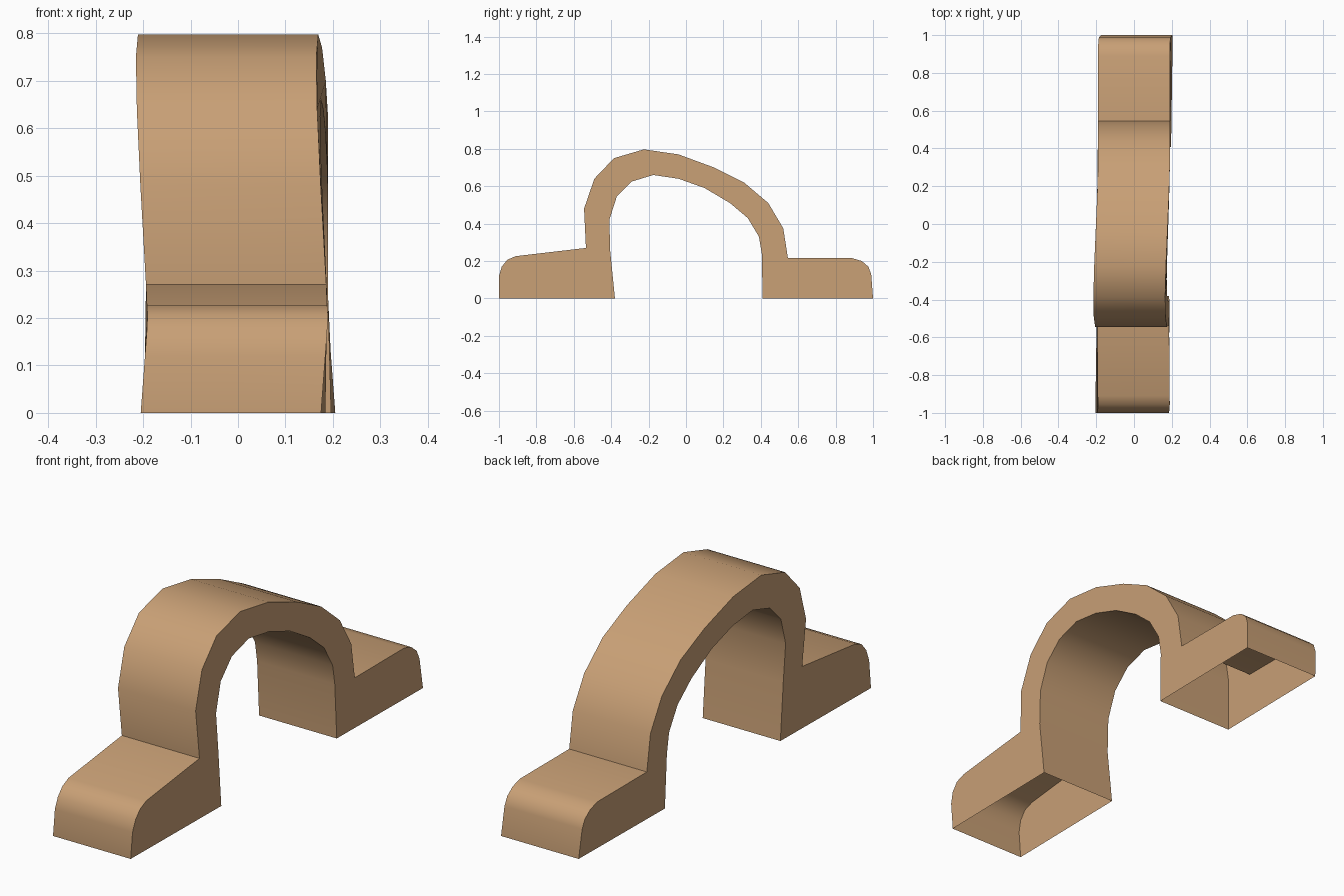
import bpy, math

cube = bpy.data.objects.get("Cube")
if cube:
    bpy.data.objects.remove(cube, do_unlink=True)

HALF_WIDTH = 0.19

# Side profile (y, z): front foot, outer arch, back foot, then inner arch
front_foot = [(-1, 0), (-1, .12), (-.985, .17), (-.955, .207), (-.91, .226)]
outer_arch = [(-.535, .27), (-.545, .48), (-.49, .64), (-.385, .75),
              (-.225, .797), (-.04, .77), (.15, .7), (.31, .62),
              (.44, .51), (.52, .375), (.545, .215)]
back_foot = [(.89, .215), (.94, .2), (.975, .17), (.99, .13), (1, 0)]
inner_arch = [(.41, 0), (.405, .24), (.39, .33), (.33, .43), (.235, .51),
              (.1, .59), (-.04, .64), (-.175, .66), (-.29, .625),
              (-.37, .545), (-.41, .42), (-.405, .25), (-.38, 0)]
profile = front_foot + outer_arch + back_foot + inner_arch


def sway(y, z):
    """Slight sideways lean: feet splay apart, the front of the arch leans right."""
    if z < 0.2:
        return 0.015 * y * (1 - z / 0.2)
    return 0.02 * (z - 0.2) / 0.6 * min(0, (y - 0.3) / 0.5)


def build_shell(name, outline, material):
    """Extrude the outline across x, leaving the undersides of the feet open."""
    count = len(outline)
    verts = [(side * HALF_WIDTH + sway(y, z), y, z)
             for side in (-1, 1) for y, z in outline]
    faces = [list(range(count)), list(reversed(range(count, 2 * count)))]
    for i in range(count):
        j = (i + 1) % count
        if outline[i][1] == 0 and outline[j][1] == 0:
            continue
        faces.append([j, i, i + count, j + count])
    mesh = bpy.data.meshes.new(name)
    mesh.from_pydata(verts, [], faces)
    mesh.materials.append(material)
    mesh.update()
    obj = bpy.data.objects.new(name, mesh)
    bpy.context.collection.objects.link(obj)
    return obj


# Single tan colour
tan = bpy.data.materials.new("tan")
tan.use_nodes = True
colour = (0.58, 0.35, 0.18, 1)
tan.diffuse_color = colour
for node in tan.node_tree.nodes:
    if node.type == 'BSDF_PRINCIPLED':
        node.inputs["Base Color"].default_value = colour

# Arched strap with its two hollow feet
strap = build_shell("arched_strap", profile, tan)
bpy.ops.object.select_all(action='DESELECT')
strap.select_set(True)
bpy.context.view_layer.objects.active = strap
bpy.ops.object.shade_smooth_by_angle(angle=math.radians(40))
